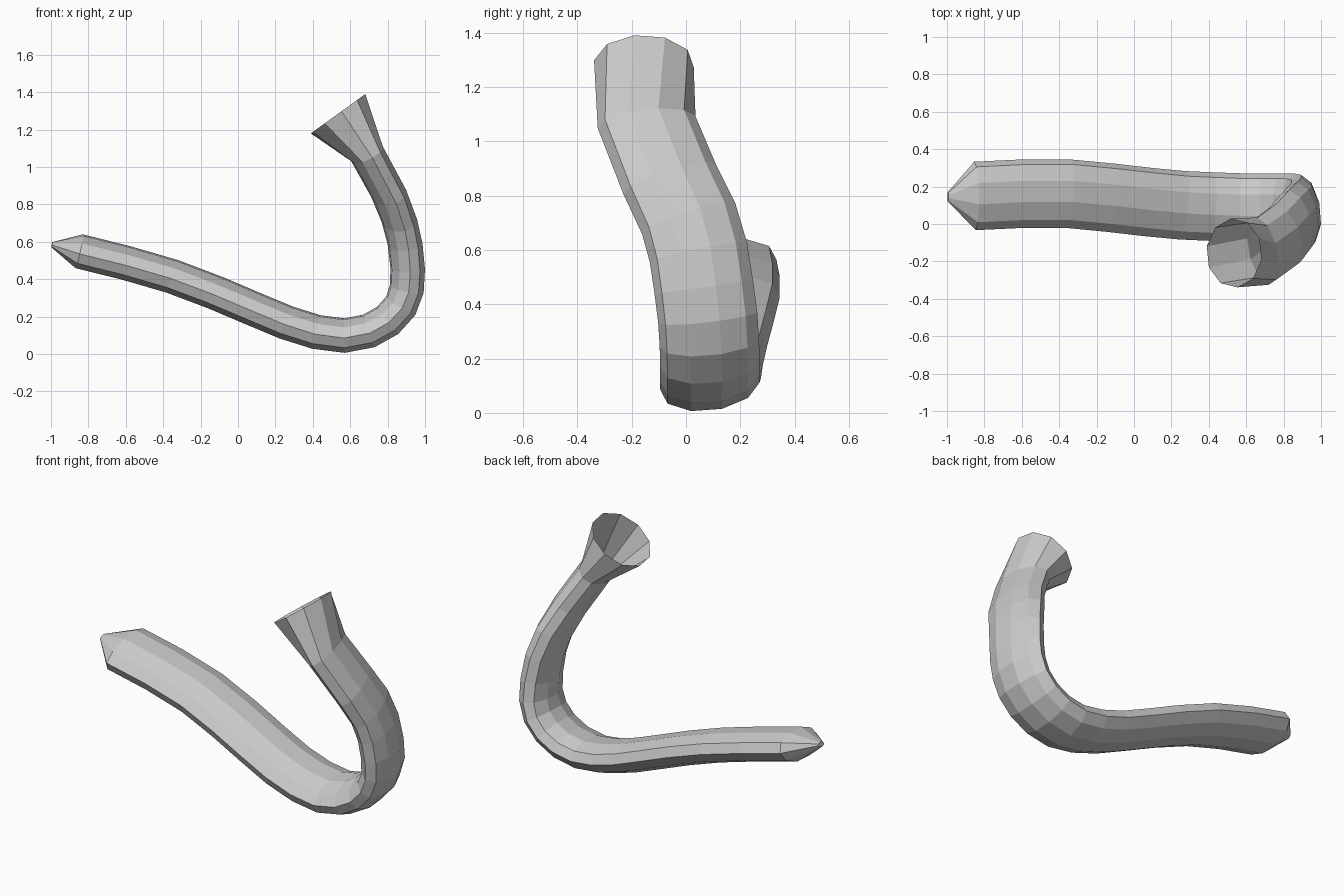
import bpy
import bmesh
from math import cos, sin, pi, radians
from mathutils import Vector

if "Cube" in bpy.data.objects:
    bpy.data.objects.remove(bpy.data.objects["Cube"])

SIDES = 10
W, T = 0.185, 0.091   # half width and half thickness of the flattened tube

# Path stations: x, y, z, half width, half thickness, roll in degrees
tube = [(-.85, .15, .55), (-.60, .162, .488), (-.35, .162, .415), (-.12, .14, .328),
        (.08, .117, .243), (.26, .1, .168), (.42, .093, .118), (.57, .088, .099),
        (.70, .088, .124), (.80, .088, .180), (.87, .086, .258), (.903, .08, .35),
        (.907, .066, .46), (.893, .046, .59), (.862, .01, .715), (.805, -.06, .86),
        (.69, -.145, 1.07)]
stations = [(-.995, .145, .585, W * .14, T * .16, 8)]       # pointed tip
stations += [(*p, W, T, 8) for p in tube]                  # flattened tube
stations += [(.535, -.155, 1.285, .185, .183, 15)]         # round flared mouth


def build_tube(name, stations):
    bm = bmesh.new()
    pts = [Vector(s[:3]) for s in stations]
    rings = []
    last = len(pts) - 1
    for i, (p, s) in enumerate(zip(pts, stations)):
        tan = (pts[min(i + 1, last)] - pts[max(i - 1, 0)]).normalized()
        if i == last:
            tan = Vector((-.155, 0, .215)).normalized()
        side = Vector((0, -1, 0))
        side = (side - tan * side.dot(tan)).normalized()
        out = tan.cross(side)
        r = radians(s[5])
        a, b = side * cos(r) + out * sin(r), out * cos(r) - side * sin(r)
        ring = []
        for k in range(SIDES):
            t = 2 * pi * k / SIDES - radians(8)
            ring.append(bm.verts.new(p + a * s[3] * cos(t) + b * s[4] * sin(t)))
        rings.append(ring)
    # skin between rings, closed tip, open mouth
    for r0, r1 in zip(rings, rings[1:]):
        for k in range(SIDES):
            n = (k + 1) % SIDES
            bm.faces.new((r0[k], r0[n], r1[n], r1[k]))
    bm.faces.new(rings[0][::-1])
    me = bpy.data.meshes.new(name)
    bm.to_mesh(me)
    bm.free()
    ob = bpy.data.objects.new(name, me)
    bpy.context.collection.objects.link(ob)
    return ob


build_tube("curved_tube", stations)
